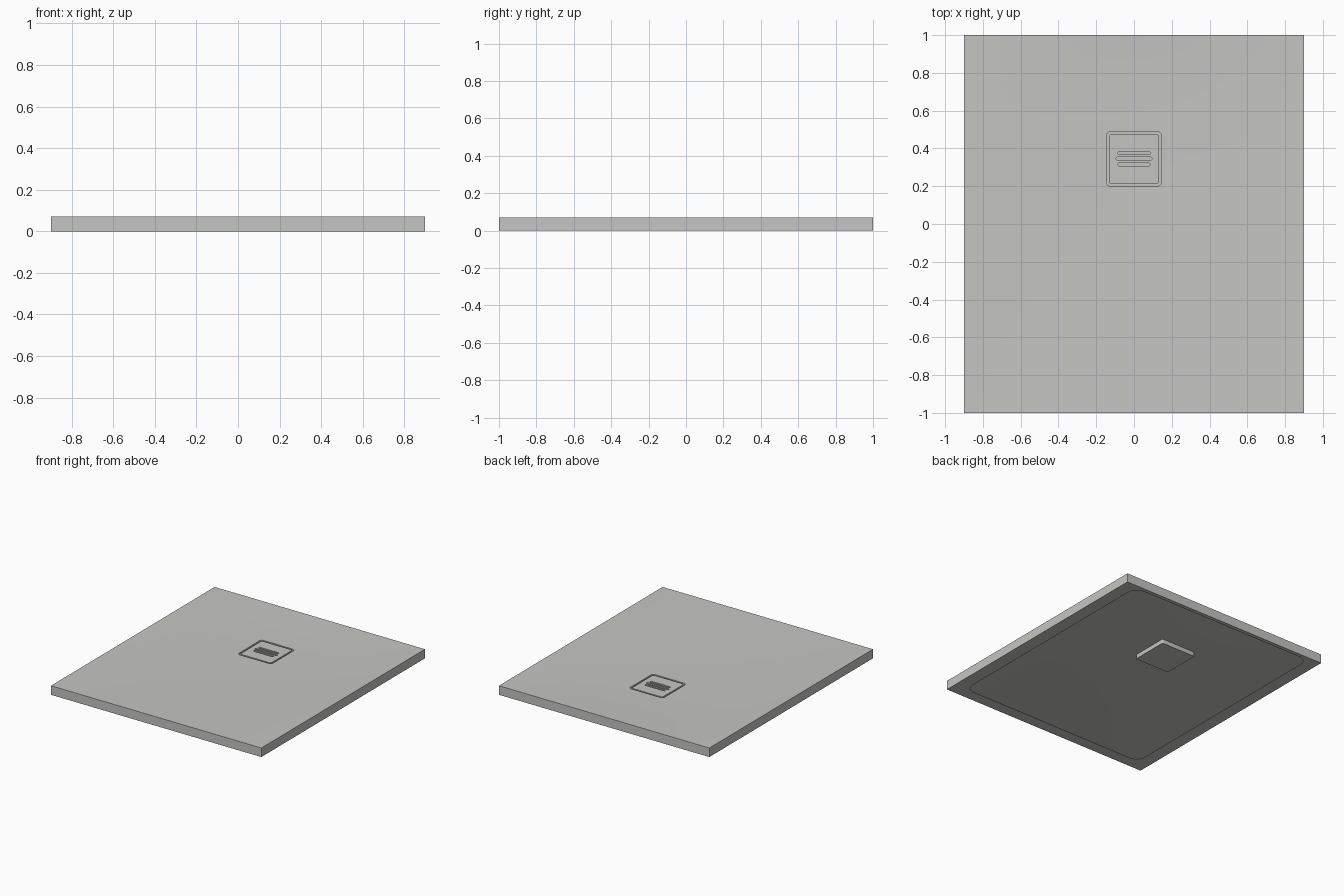
import bpy, bmesh, math
from mathutils import Matrix

cube = bpy.data.objects.get("Cube")
if cube:
    bpy.data.objects.remove(cube, do_unlink=True)

HALF_X, HALF_Y, HEIGHT = 0.9, 1.0, 0.07
DRAIN_Y, DIP, SLAB = 0.345, 0.012, 0.025

stone = bpy.data.materials.new("warm_grey_stone")
colour = (0.56, 0.56, 0.54, 1)
stone.use_nodes = True
stone.diffuse_color = colour
stone.node_tree.nodes["Principled BSDF"].inputs["Base Color"].default_value = colour


def add(name, bm):
    bmesh.ops.recalc_face_normals(bm, faces=bm.faces)
    mesh = bpy.data.meshes.new(name)
    bm.to_mesh(mesh)
    bm.free()
    mesh.materials.append(stone)
    ob = bpy.data.objects.new(name, mesh)
    bpy.context.collection.objects.link(ob)
    return ob


def surface(x, y):
    """Walking surface: level at the edges, lowest at the drain."""
    run = HALF_Y - DRAIN_Y if y > DRAIN_Y else HALF_Y + DRAIN_Y
    v = (y - DRAIN_Y) / run
    return HEIGHT - DIP * max(0, 1 - (x / HALF_X) ** 2) * max(0, 1 - v * v)


def dished_block(name, half_x, half_y, bottom, drop):
    """Solid with a dished top and a flat bottom."""
    bm = bmesh.new()
    bmesh.ops.create_grid(bm, x_segments=36, y_segments=40, size=1,
                          matrix=Matrix.Diagonal((half_x, half_y, 1, 1)))
    rim = [e for e in bm.edges if e.is_boundary]
    for v in bm.verts:
        v.co.z = surface(v.co.x, v.co.y) - drop
    new = bmesh.ops.extrude_edge_only(bm, edges=rim)["geom"]
    for v in new:
        if isinstance(v, bmesh.types.BMVert):
            v.co.z = bottom
    bmesh.ops.contextual_create(
        bm, geom=[e for e in new if isinstance(e, bmesh.types.BMEdge)])
    return add(name, bm)


def rounded_prism(name, half_x, half_y, radius, z0, z1, cy=DRAIN_Y, steps=8):
    """Upright prism with a rounded rectangular outline."""
    bm = bmesh.new()
    ring = []
    for i, (sx, sy) in enumerate([(1, 1), (-1, 1), (-1, -1), (1, -1)]):
        for k in range(steps + 1):
            a = math.pi / 2 * (i + k / steps)
            ring.append(bm.verts.new((
                sx * (half_x - radius) + radius * math.cos(a),
                cy + sy * (half_y - radius) + radius * math.sin(a), z0)))
    base = bm.faces.new(ring)
    top = bmesh.ops.extrude_face_region(bm, geom=[base], use_keep_orig=True)["geom"]
    for v in top:
        if isinstance(v, bmesh.types.BMVert):
            v.co.z = z1
    return add(name, bm)


def cut(ob, cutters):
    """Subtract the cutters in turn, then remove them."""
    for c in cutters:
        c.hide_render = True
        mod = ob.modifiers.new("cut", 'BOOLEAN')
        mod.operation = 'DIFFERENCE'
        mod.solver = 'EXACT'
        mod.object = c
        deps = bpy.context.evaluated_depsgraph_get()
        deps.update()
        mesh = bpy.data.meshes.new_from_object(ob.evaluated_get(deps))
        ob.modifiers.clear()
        ob.data = mesh
        bpy.data.objects.remove(c, do_unlink=True)


# Tray: hollow underneath, with a thin bottom rim and a square drain opening
tray = dished_block("tray", HALF_X, HALF_Y, 0, 0)
cut(tray, [
    dished_block("cavity_cutter", HALF_X - 0.01, HALF_Y - 0.01, 0.004, SLAB),
    rounded_prism("rim_cutter", 0.8, 0.94, 0.08, -0.02, 0.02, cy=0.03),
    rounded_prism("drain_cutter", 0.145, 0.145, 0.022, -0.02, 0.1),
])

# Drain sump hanging below the slab
sump = rounded_prism("drain_sump", 0.148, 0.148, 0.01, 0, 0.045)

# Drain cover with three slots
cover = rounded_prism("drain_cover", 0.132, 0.132, 0.014, 0.043, 0.058)
cut(cover, [
    rounded_prism("slot_cutter", half, 0.009, 0.0088, 0.05, 0.08, cy=DRAIN_Y + dy)
    for dy, half in ((-0.031, 0.085), (0, 0.095), (0.031, 0.085))
])

# Smooth shading with sharp edges kept
for ob in (tray, sump, cover):
    bpy.ops.object.select_all(action='DESELECT')
    ob.select_set(True)
    bpy.context.view_layer.objects.active = ob
    bpy.ops.object.shade_smooth_by_angle(angle=math.radians(30))
